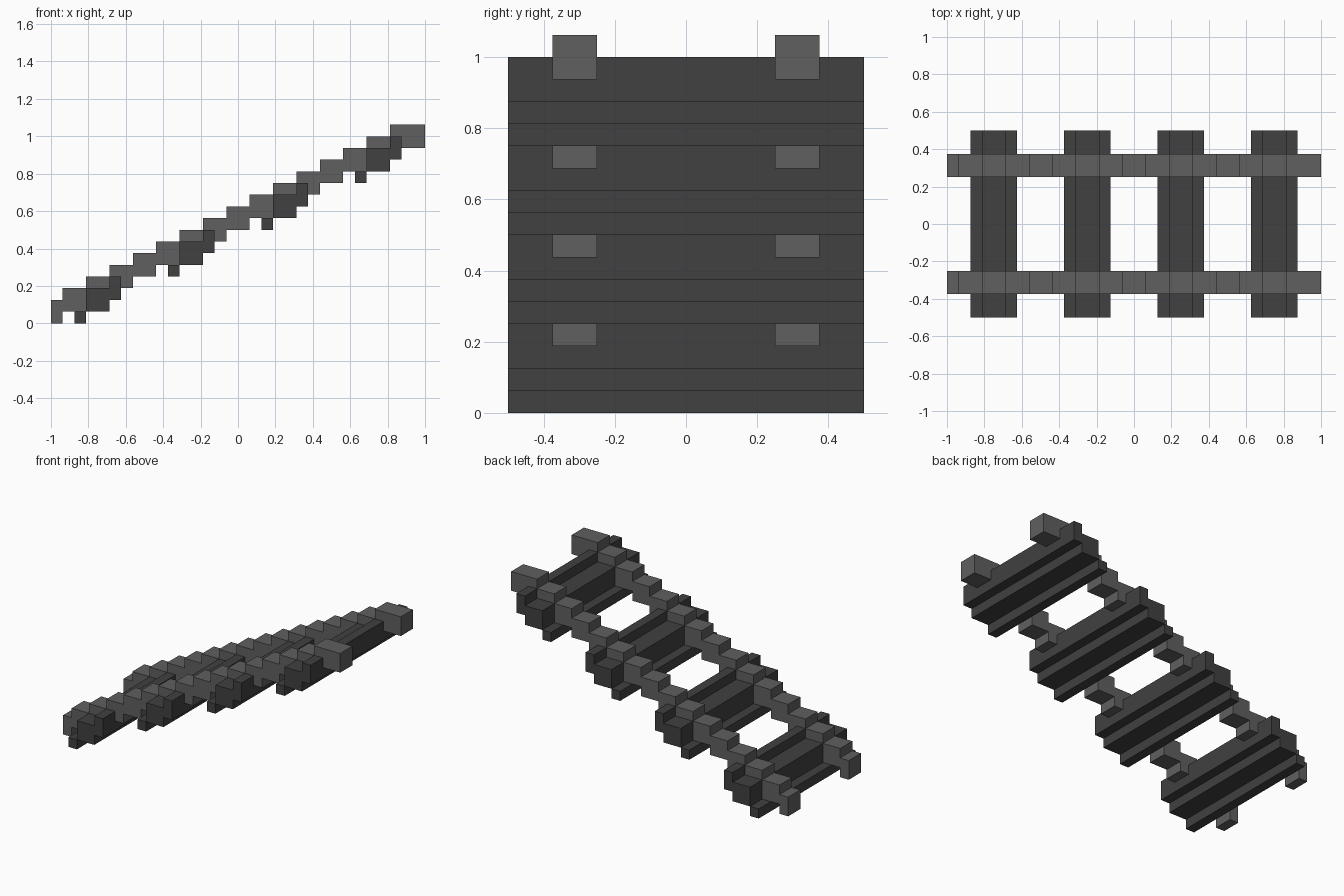
import bpy
import bmesh

U = 1 / 16  # the whole model sits on a sixteenth grid

if "Cube" in bpy.data.objects:
    bpy.data.objects.remove(bpy.data.objects["Cube"])


def make_material(name, grey):
    mat = bpy.data.materials.new(name)
    mat.use_nodes = True
    colour = (grey, grey, grey, 1)
    mat.diffuse_color = colour
    bsdf = mat.node_tree.nodes["Principled BSDF"]
    bsdf.inputs["Base Color"].default_value = colour
    return mat


def stair_prism(name, columns, y0, y1, mat):
    """Extrude a stepped side profile, given as (x0, x1, bottom, top), from y0 to y1."""
    lower, upper = [], []
    for x0, x1, bottom, top in columns:
        lower += [(x0, bottom), (x1, bottom)]
        upper += [(x0, top), (x1, top)]
    outline = lower + upper[::-1]
    bm = bmesh.new()
    face = bm.faces.new([bm.verts.new((x * U, y0 * U, z * U)) for x, z in outline])
    extruded = bmesh.ops.extrude_face_region(bm, geom=[face])["geom"]
    verts = [v for v in extruded if isinstance(v, bmesh.types.BMVert)]
    bmesh.ops.translate(bm, verts=verts, vec=(0, (y1 - y0) * U, 0))
    bmesh.ops.recalc_face_normals(bm, faces=bm.faces)
    mesh = bpy.data.meshes.new(name)
    bm.to_mesh(mesh)
    bm.free()
    mesh.materials.append(mat)
    obj = bpy.data.objects.new(name, mesh)
    bpy.context.collection.objects.link(obj)
    return obj


rail_grey = make_material("rail grey", 0.115)
tie_grey = make_material("dark tie grey", 0.052)

# Rails: short bottom step, regular steps, longer top step
rail_steps = [(-16, -15, 0, 2)]
rail_steps += [(2 * i - 15, 2 * i - 13, i + 1, i + 3) for i in range(14)]
rail_steps += [(13, 16, 15, 17)]
stair_prism("right_rail", rail_steps, -6, -4, rail_grey)
stair_prism("left_rail", rail_steps, 4, 6, rail_grey)

# Cross ties: three small steps each, climbing with the rails
for n in range(4):
    x, z = 8 * n - 14, 4 * n
    tie_steps = [(x, x + 1, z, z + 1),
                 (x + 1, x + 3, z + 1, z + 3),
                 (x + 3, x + 4, z + 2, z + 4)]
    # the lowest step only touches the next along an edge, so it is its own bar
    stair_prism(f"tie_{n + 1}_lower_bar", tie_steps[:1], -8, 8, tie_grey)
    stair_prism(f"tie_{n + 1}", tie_steps[1:], -8, 8, tie_grey)
